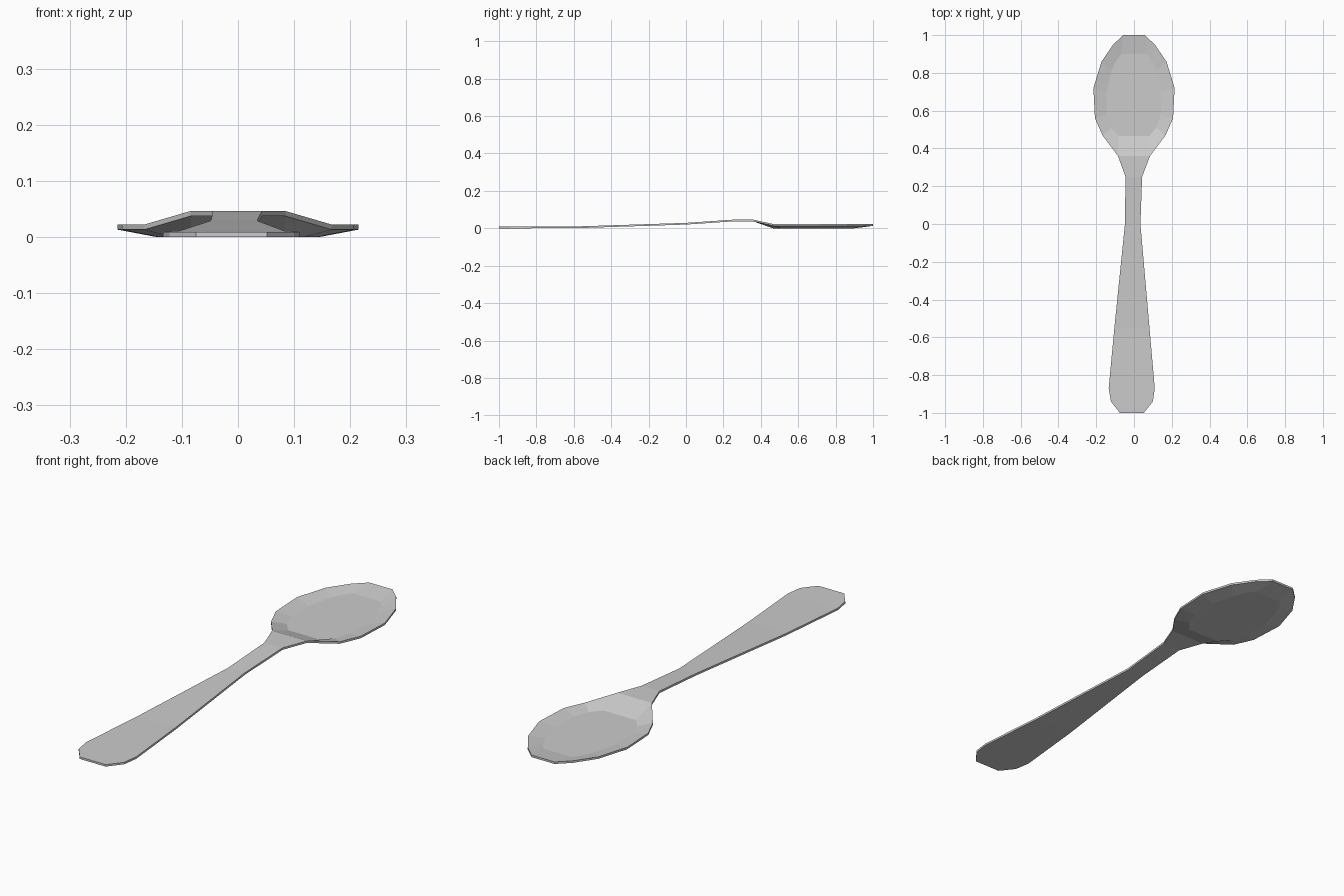
import bpy, bmesh
from mathutils import Vector

if "Cube" in bpy.data.objects:
    bpy.data.objects.remove(bpy.data.objects["Cube"])

THICK = 0.009

# Handle stations: (y, left x, right x, top z), end to neck
handle = [(-1.0, -0.075, 0.052, 0.010), (-0.94, -0.122, 0.100, 0.010),
          (-0.87, -0.134, 0.110, 0.010), (-0.55, -0.104, 0.082, 0.012),
          (0.0, -0.048, 0.034, 0.030), (0.25, -0.045, 0.043, 0.047),
          (0.36, -0.085, 0.085, 0.047)]
# Bowl: (rim half width, rim y, floor half width, floor y), neck to tip
bowl = [(0.167, 0.47, 0.118, 0.51), (0.207, 0.56, 0.142, 0.58),
        (0.215, 0.72, 0.146, 0.70), (0.172, 0.86, 0.120, 0.81),
        (0.110, 0.95, 0.095, 0.865), (0.057, 1.0, 0.068, 0.90)]
RIM_Z, FLOOR_Z = 0.023, 0.010

bm = bmesh.new()
vert = lambda x, y, z: bm.verts.new((x, y, z))

# Handle strip
rows = [(vert(l, y, z), vert(r, y, z)) for y, l, r, z in handle]
for a, b in zip(rows, rows[1:]):
    bm.faces.new((a[0], a[1], b[1], b[0]))

# Bowl walls, mirrored left and right
rims, floors = [], []
for side, s in ((0, -1), (1, 1)):
    rim = [rows[-1][side]] + [vert(s * w, y, RIM_Z) for w, y, _, _ in bowl]
    floor = [vert(s * 0.08, 0.465, FLOOR_Z)] + [vert(s * w, y, FLOOR_Z) for _, _, w, y in bowl]
    for i in range(len(bowl)):
        bm.faces.new((rim[i], rim[i + 1], floor[i + 1], floor[i]))
    rims.append(rim)
    floors.append(floor)

# Neck slope, tip slope and flat bowl floor
for k in (0, -1):
    bm.faces.new((rims[0][k], rims[1][k], floors[1][k], floors[0][k]))
bm.faces.new(floors[1] + floors[0][::-1])

# Thickness: drop a copy of the sheet and join with side walls
top = bm.faces[:]
low = bmesh.ops.extrude_face_region(bm, geom=top, use_keep_orig=True)["geom"]
bmesh.ops.translate(bm, vec=Vector((0, 0, -THICK)),
                    verts=[g for g in low if isinstance(g, bmesh.types.BMVert)])
bmesh.ops.recalc_face_normals(bm, faces=bm.faces[:])

lowest = min(v.co.z for v in bm.verts)
bmesh.ops.translate(bm, vec=Vector((0, 0, -lowest)), verts=bm.verts[:])

mesh = bpy.data.meshes.new("spoon")
bm.to_mesh(mesh)
bm.free()
bpy.context.collection.objects.link(bpy.data.objects.new("spoon", mesh))
